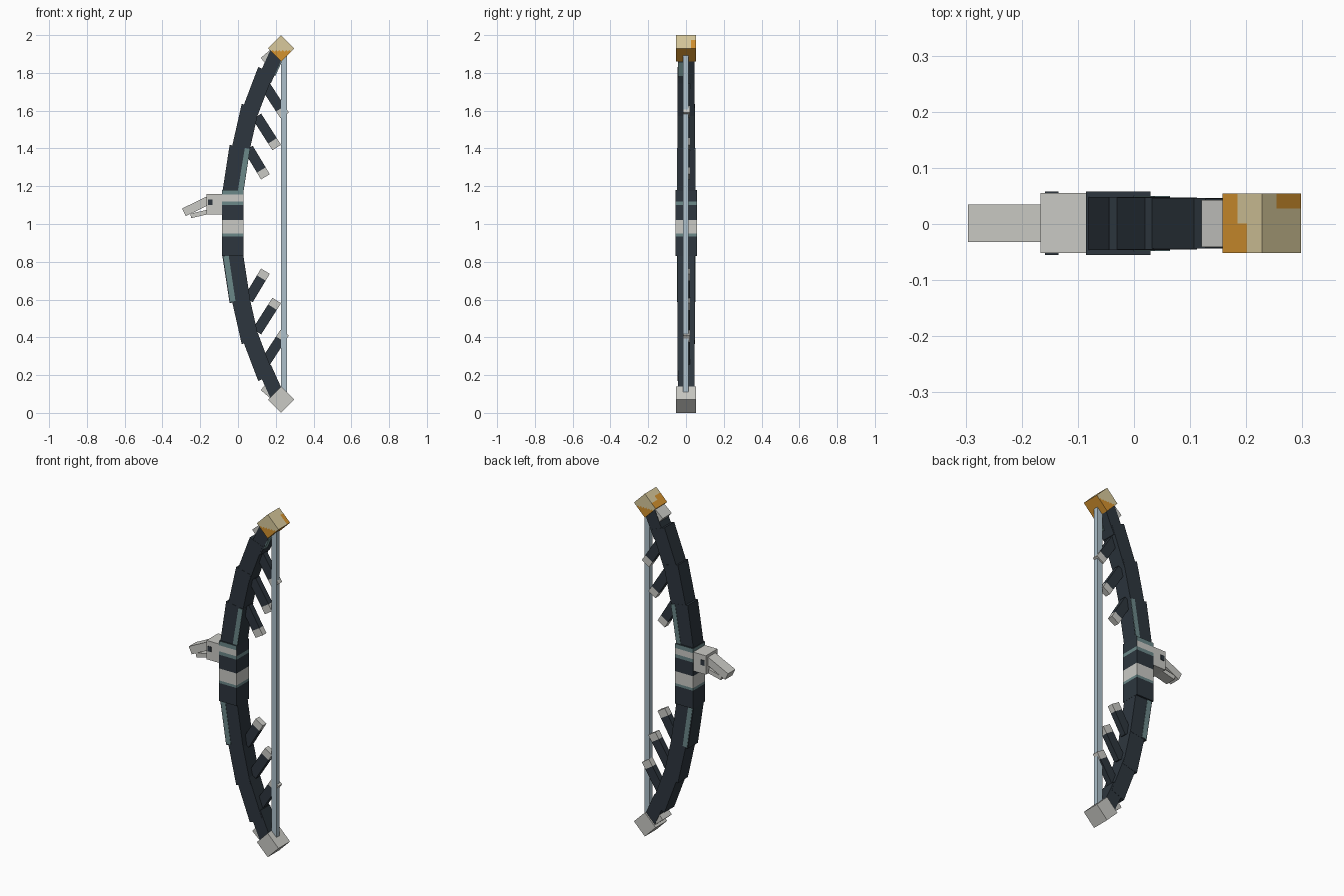
import bpy, bmesh, math
from mathutils import Matrix, Vector

if "Cube" in bpy.data.objects:
    bpy.data.objects.remove(bpy.data.objects["Cube"])


def material(name, code):
    # Hex display colour to linear
    rgb = [int(code[i:i + 2], 16) / 255 for i in (0, 2, 4)]
    lin = [c / 12.92 if c <= 0.04045 else ((c + 0.055) / 1.055) ** 2.4 for c in rgb]
    m = bpy.data.materials.new(name)
    m.use_nodes = True
    m.diffuse_color = (*lin, 1)
    m.node_tree.nodes["Principled BSDF"].inputs["Base Color"].default_value = (*lin, 1)
    return m


DARK = material("dark slate", "2d363e")
LIGHT = material("pale grey", "cacac5")
TEAL = material("dull teal", "6b8889")
STRING = material("string blue", "adc0cb")
CREAM = material("cream", "d8c99c")
ORANGE = material("amber", "d4922f")


def finish(name, bm, mats):
    mesh = bpy.data.meshes.new(name)
    bm.normal_update()
    bm.to_mesh(mesh)
    bm.free()
    for m in mats:
        mesh.materials.append(m)
    obj = bpy.data.objects.new(name, mesh)
    bpy.context.collection.objects.link(obj)
    return obj


def bar_mesh(p0, p1, width, y0, y1):
    # Box running from p0 to p1 in the xz plane
    a, b = Vector((p0[0], 0, p0[1])), Vector((p1[0], 0, p1[1]))
    along = b - a
    turn = math.atan2(along.x, along.z)
    centre = (a + b) / 2 + Vector((0, (y0 + y1) / 2, 0))
    bm = bmesh.new()
    bmesh.ops.create_cube(bm, size=1, matrix=Matrix.Translation(centre)
                          @ Matrix.Rotation(turn, 4, 'Y')
                          @ Matrix.Diagonal((width, y1 - y0, along.length, 1)))
    return bm


def bar(name, p0, p1, width, y0, y1, mat):
    return finish(name, bar_mesh(p0, p1, width, y0, y1), [mat])


def flip(p):
    return (p[0], 2 - p[1])


def pair(name, p0, p1, width, y0, y1, mat):
    # Same bar on the upper and lower limb
    bar("upper_" + name, p0, p1, width, y0, y1, mat)
    bar("lower_" + name, flip(p0), flip(p1), width, y0, y1, mat)


# Grip with painted bands
bm = bar_mesh((-0.028, 0.83), (-0.028, 1.18), 0.115, -0.055, 0.058)
for z in (0.935, 0.95, 1.02, 1.10, 1.12, 1.155):
    bmesh.ops.bisect_plane(bm, geom=bm.verts[:] + bm.edges[:] + bm.faces[:],
                           plane_co=(0, 0, z), plane_no=(0, 0, 1))
bm.normal_update()
for f in bm.faces:
    z = f.calc_center_median().z
    if abs(f.normal.z) > 0.5:
        continue
    if 0.95 < z < 1.02 or (1.12 < z < 1.155 and f.normal.x < 0.5):
        f.material_index = 1
    elif 0.935 < z < 0.95 or 1.10 < z < 1.12 or (z > 1.155 and f.normal.x < 0.5):
        f.material_index = 2
finish("grip", bm, [DARK, LIGHT, TEAL])

# Limb segments, thinning towards the tips
segments = [((-0.03, 1.15), (0.01, 1.41), 0.11, 0.047),
            ((0.006, 1.36), (0.066, 1.625), 0.095, 0.046),
            ((0.055, 1.57), (0.148, 1.815), 0.088, 0.045),
            ((0.14, 1.76), (0.212, 1.92), 0.075, 0.044)]
for i, (p0, p1, width, half) in enumerate(segments):
    pair(f"limb_segment_{i + 1}", p0, p1, width, 0.001 - half, 0.001 + half, DARK)

# Painted teal stripes on the limbs
for side, y in (("front", -0.048), ("back", 0.046)):
    bar("upper_stripe_" + side, (0.012, 1.17), (0.05, 1.40), 0.028, y, y + 0.004, TEAL)
    bar("lower_stripe_" + side, (-0.063, 0.83), (-0.027, 0.59), 0.028, y, y + 0.004, TEAL)
bar("upper_inner_stripe", (0.195, 1.785), (0.227, 1.855), 0.006, -0.042, -0.01, TEAL)

# Prongs on the inside of the limbs with pale ends
prongs = [((0.055, 1.40), (0.145, 1.25)),
          ((0.10, 1.57), (0.205, 1.405)),
          ((0.14, 1.74), (0.247, 1.575))]
for i, (p0, p1) in enumerate(prongs):
    a, b = Vector(p0), Vector(p1)
    mid = b - (b - a).normalized() * 0.042
    pair(f"prong_{i + 1}", a, mid, 0.054, -0.012, 0.022, DARK)
    pair(f"prong_end_{i + 1}", mid, b, 0.054, -0.012, 0.022, LIGHT)

# Pale blocks on the outside near the tips
pair("outer_block", (0.135, 1.862), (0.185, 1.905), 0.045, -0.041, 0.043, LIGHT)

# String
bar("string", (0.243, 0.11), (0.243, 1.9), 0.033, -0.015, 0.013, STRING)

# Tip cubes, the upper one with amber patches
H = 0.0495
bar("lower_tip", (0.228 - 0.035, 0.035), (0.228 + 0.035, 0.105), 2 * H, -0.052, 0.054, LIGHT)
bm = bar_mesh((0.228 - 0.035, 1.895), (0.228 + 0.035, 1.965), 2 * H, -0.052, 0.054)
bmesh.ops.subdivide_edges(bm, edges=bm.edges[:], cuts=7, use_grid_fill=True)
bm.normal_update()
for f in bm.faces:
    c, n = f.calc_center_median(), f.normal
    if n.z < -0.3:
        amber = True
    elif abs(n.y) > 0.5:
        amber = c.z < 1.92
    elif n.x < 0:
        amber = c.x < (0.203 if c.y < 0 else 0.183)
    else:
        amber = c.x > 0.253 and c.y > 0.028
    f.material_index = int(amber)
finish("upper_tip", bm, [CREAM, ORANGE])

# Pale beak on the outer side of the grip
bar("beak_block", (-0.126, 1.05), (-0.126, 1.16), 0.082, -0.052, 0.055, LIGHT)
bar("beak_top", (-0.15, 1.128), (-0.286, 1.062), 0.045, -0.032, 0.035, LIGHT)
bar("beak_bottom", (-0.15, 1.066), (-0.25, 1.043), 0.024, -0.03, 0.033, LIGHT)
bar("beak_eyes", (-0.147, 1.10), (-0.147, 1.13), 0.024, -0.055, 0.058, DARK)
